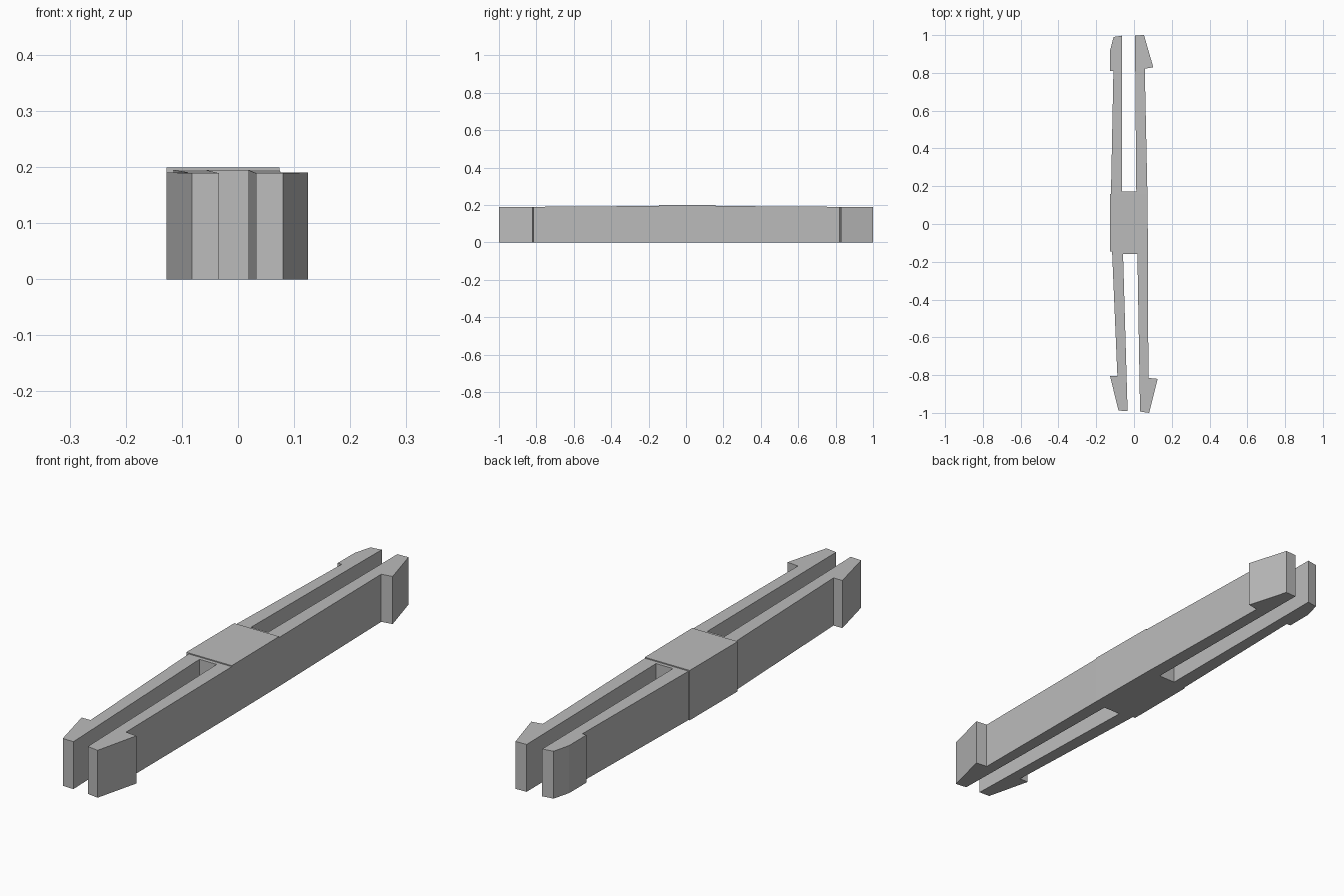
import bpy
import bmesh

cube = bpy.data.objects.get("Cube")
if cube:
    bpy.data.objects.remove(cube, do_unlink=True)

grey = bpy.data.materials.new("plain grey")
grey.use_nodes = True
colour = (0.5, 0.5, 0.5, 1)
grey.diffuse_color = colour
grey.node_tree.nodes["Principled BSDF"].inputs["Base Color"].default_value = colour


def prism(name, outline, top):
    """Stand a flat outline up into a solid whose top height depends on y."""
    bm = bmesh.new()
    base = bm.faces.new([bm.verts.new((x, y, 0)) for x, y in outline])
    cap = bmesh.ops.extrude_face_region(bm, geom=[base])["geom"]
    for v in cap:
        if isinstance(v, bmesh.types.BMVert):
            v.co.z = top(v.co.y)
    bmesh.ops.recalc_face_normals(bm, faces=bm.faces)
    mesh = bpy.data.meshes.new(name)
    bm.to_mesh(mesh)
    bm.free()
    mesh.materials.append(grey)
    obj = bpy.data.objects.new(name, mesh)
    bpy.context.collection.objects.link(obj)
    return obj


def arm_top(y):
    return 0.189 + 0.007 * (1 - abs(y))


def block_top(y):
    return 0.199


# Central block, slightly taller and wider than the arms
FRONT, BACK = -0.145, 0.158
prism("centre_block",
      [(-0.127, FRONT), (0.074, FRONT), (0.071, BACK), (-0.127, BACK)], block_top)

# Front pair of barbed arms joined by a short web
prism("front_clip_arms", [
    (-0.116, FRONT), (-0.088, -0.805), (-0.127, -0.805), (-0.082, -0.988),
    (-0.034, -0.99), (-0.058, -0.16), (0.018, -0.16), (0.032, -0.993),
    (0.08, -1.0), (0.125, -0.82), (0.076, -0.815), (0.074, FRONT)], arm_top)

# Rear pair of barbed arms, with one blunt barb
prism("rear_clip_arms", [
    (0.071, BACK), (0.057, 0.822), (0.102, 0.83), (0.053, 1.0),
    (0.005, 0.998), (0.012, 0.172), (-0.063, 0.172), (-0.063, 0.997),
    (-0.108, 0.99), (-0.127, 0.918), (-0.127, 0.81), (-0.109, 0.81),
    (-0.122, BACK)], arm_top)
